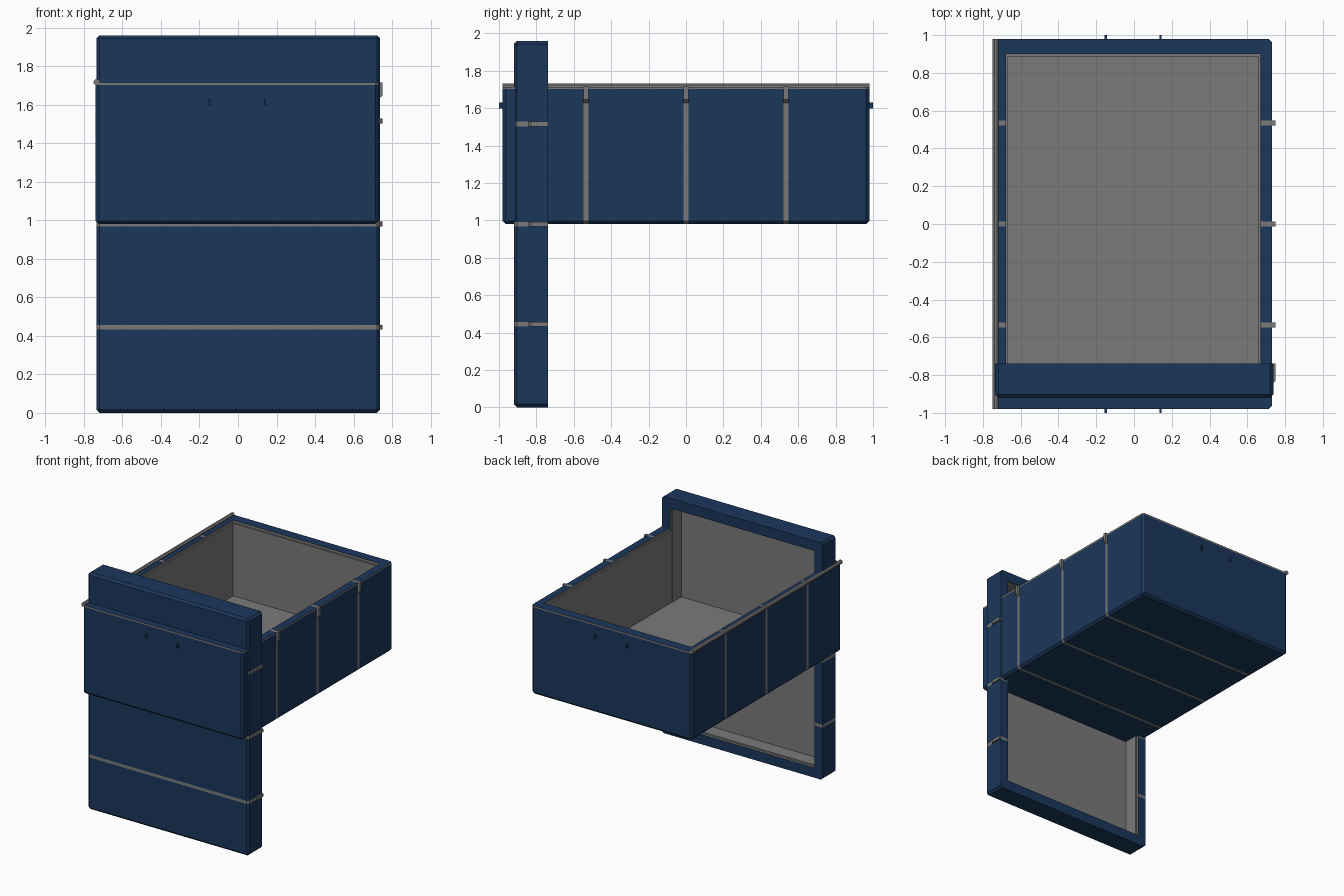
import bpy, bmesh, math
from mathutils import Matrix, Vector

if "Cube" in bpy.data.objects:
    bpy.data.objects.remove(bpy.data.objects["Cube"])


def material(name, colour):
    m = bpy.data.materials.new(name)
    m.use_nodes = True
    m.diffuse_color = (*colour, 1)
    m.node_tree.nodes["Principled BSDF"].inputs["Base Color"].default_value = (*colour, 1)
    return m


BLUE = material("navy blue", (0.011, 0.038, 0.104))
GREY = material("mid grey", (0.195, 0.195, 0.195))

LENGTH = 1.96
STRAPS = (-0.535, 0, 0.535)
STRAP_HALF = 0.0125


def finish(name, bm, mats, matrix=Matrix()):
    bmesh.ops.recalc_face_normals(bm, faces=bm.faces)
    mesh = bpy.data.meshes.new(name)
    bm.to_mesh(mesh)
    bm.free()
    obj = bpy.data.objects.new(name, mesh)
    for m in mats:
        mesh.materials.append(m)
    obj.matrix_world = matrix
    bpy.context.collection.objects.link(obj)
    return obj


def cuboid(low, high):
    low, high = Vector(low), Vector(high)
    bm = bmesh.new()
    bmesh.ops.create_cube(bm, size=1)
    bmesh.ops.scale(bm, vec=high - low, verts=bm.verts)
    bmesh.ops.translate(bm, vec=(low + high) / 2, verts=bm.verts)
    return bm


def sink(bm, face, z):
    """Extrude a face down to height z and return the new face."""
    geom = bmesh.ops.extrude_face_region(bm, geom=[face])["geom"]
    bmesh.ops.delete(bm, geom=[face], context="FACES_ONLY")
    new = next(g for g in geom if isinstance(g, bmesh.types.BMFace))
    for v in new.verts:
        v.co.z = z
    return new


def tray(name, width, height, floor, wall_x, wall_y, band, matrix):
    """Open shell with chamfered outside, grey lining and flush grey straps."""
    bm = cuboid((-width / 2, -LENGTH / 2, 0), (width / 2, LENGTH / 2, height))
    outer = [e for e in bm.edges if min(v.co.z for v in e.verts) < height / 2]
    top = max(bm.faces, key=lambda f: f.calc_center_median().z)

    # Rim, sunken lip and hollow
    bmesh.ops.inset_region(bm, faces=[top], thickness=wall_x, use_even_offset=True)
    for v in top.verts:
        v.co.y = math.copysign(LENGTH / 2 - wall_y, v.co.y)
    lip = sink(bm, top, height - 0.02)
    bmesh.ops.inset_region(bm, faces=[lip], thickness=0.012, use_even_offset=True)
    sink(bm, lip, floor)
    bmesh.ops.bevel(bm, geom=outer, offset=0.017, segments=1, affect="EDGES")

    # Cut strap and band borders into the surface
    cuts = [((0, y + s * STRAP_HALF, 0), (0, 1, 0)) for y in STRAPS for s in (-1, 1)]
    if band:
        cuts.append(((0, 0, height - 0.013), (0, 0, 1)))
    for co, no in cuts:
        bmesh.ops.bisect_plane(bm, geom=bm.verts[:] + bm.edges[:] + bm.faces[:],
                               plane_co=co, plane_no=no)
    for f in bm.faces:
        c = f.calc_center_median()
        lining = (abs(c.x) < width / 2 - wall_x + 0.001
                  and abs(c.y) < LENGTH / 2 - wall_y + 0.001 and c.z > floor - 0.001)
        strap = any(abs(c.y - y) < STRAP_HALF for y in STRAPS)
        edge = band and height - 0.012 < c.z < height - 0.001
        f.material_index = int(lining or strap or edge)
    return finish(name, bm, [BLUE, GREY], matrix)


def latch(name, length, matrix):
    """Small tab hanging from the rim, slanted at its lower end."""
    bm = cuboid((-0.01, -STRAP_HALF, -length), (0.014, STRAP_HALF, 0.001))
    for v in bm.verts:
        if v.co.x > 0 and v.co.z < -0.05:
            v.co.z += 0.022
    finish(name, bm, [GREY], matrix)


# Case body lies flat, lid stands upright with its hollow towards the back
upright = Matrix.Rotation(-math.pi / 2, 4, "X")
tray("case_body", 1.468, 0.734, 0.114, 0.06, 0.08, True,
     Matrix.Translation((-0.0045, 0, 0.98)))
tray("case_lid", 1.473, 0.182, 0.046, 0.073, 0.082, False,
     Matrix.Translation((0.0015, -0.92, 0.98)) @ upright)

# Hinge rod along one long edge
bm = bmesh.new()
bmesh.ops.create_cone(bm, cap_ends=True, segments=8, radius1=0.0175, radius2=0.0175, depth=LENGTH)
finish("hinge_rod", bm, [GREY],
       Matrix.Translation((-0.733, 0, 1.716)) @ Matrix.Rotation(math.pi / 2, 4, "X")
       @ Matrix.Rotation(math.pi / 8, 4, "Z"))

# Latches on the body and their catches on the lid
for i, p in enumerate(STRAPS, 1):
    latch(f"body_latch_{i}", 0.09, Matrix.Translation((0.736, p, 1.715)))
    latch(f"lid_catch_{i}", 0.112, Matrix.Translation((0.736, -0.74, 0.98 + p)) @ upright)

# Handle pegs on both ends
for end, s in (("front", -1), ("back", 1)):
    for side, x in (("right", -0.15), ("left", 0.14)):
        ys = sorted((s * 0.97, s * 1.0))
        bm = cuboid((x - 0.006, ys[0], 1.597), (x + 0.006, ys[1], 1.63))
        finish(f"{end}_peg_{side}", bm, [BLUE])
